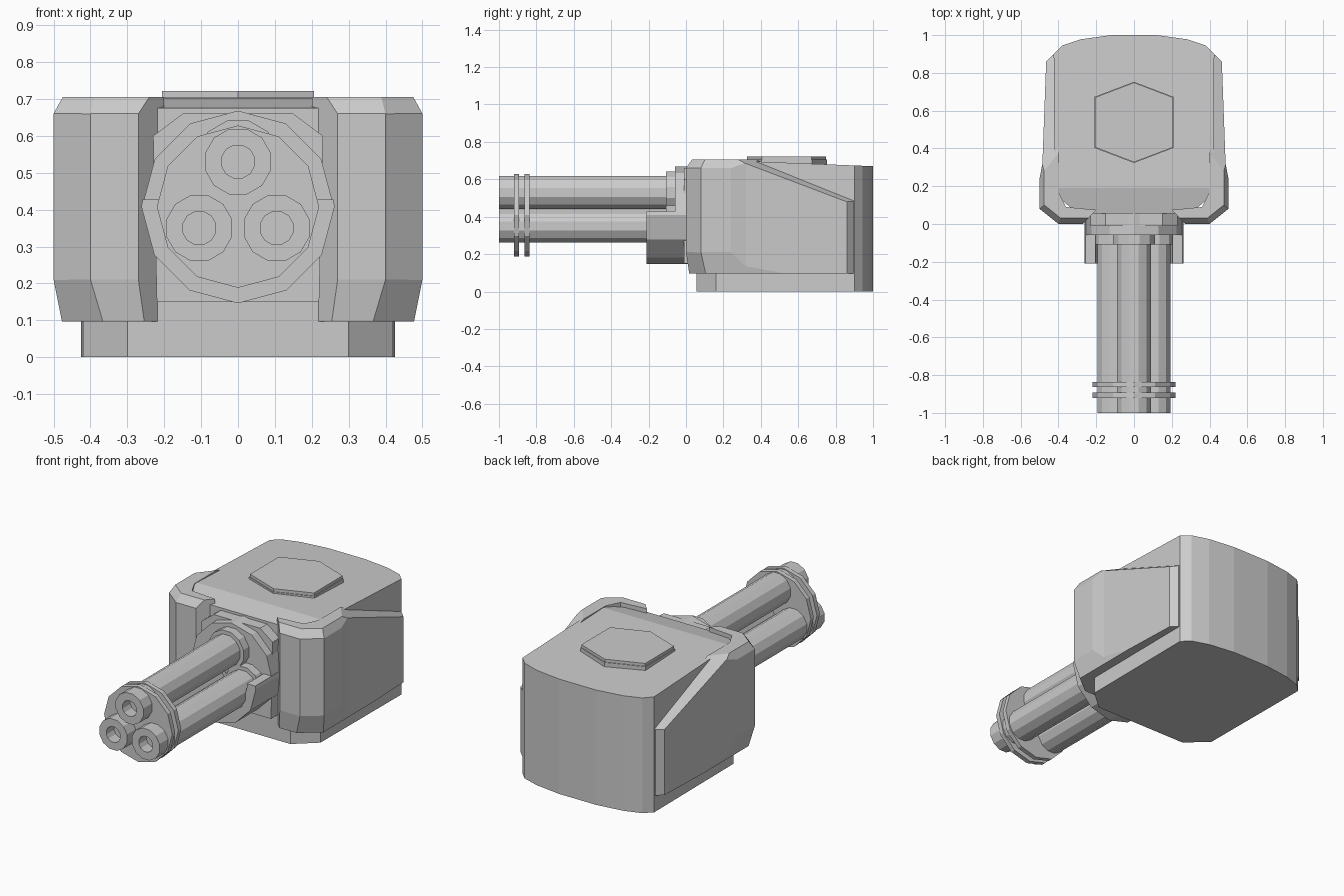
import bpy, bmesh, math
from mathutils import Vector

if "Cube" in bpy.data.objects:
    bpy.data.objects.remove(bpy.data.objects["Cube"])


def finish(name, bm):
    bmesh.ops.recalc_face_normals(bm, faces=bm.faces[:])
    me = bpy.data.meshes.new(name)
    bm.to_mesh(me)
    bm.free()
    ob = bpy.data.objects.new(name, me)
    bpy.context.collection.objects.link(ob)
    return ob


def prism(name, pts, a, b, axis='Z', cuts=()):
    """Extrude a profile from a to b, then slice off the outside of each (point, normal) plane."""
    bm = bmesh.new()
    place = (lambda u, v, w: (u, v, w)) if axis == 'Z' else (lambda u, v, w: (u, w, v))
    lo = [bm.verts.new(place(u, v, a)) for u, v in pts]
    hi = [bm.verts.new(place(u, v, b)) for u, v in pts]
    bm.faces.new(lo)
    bm.faces.new(hi)
    n = len(pts)
    for i in range(n):
        j = (i + 1) % n
        bm.faces.new((lo[i], lo[j], hi[j], hi[i]))
    bmesh.ops.recalc_face_normals(bm, faces=bm.faces[:])
    for co, no in cuts:
        bmesh.ops.bisect_plane(bm, geom=bm.verts[:] + bm.edges[:] + bm.faces[:], dist=1e-5,
                               plane_co=Vector(co), plane_no=Vector(no).normalized(),
                               clear_outer=True)
        rim = [e for e in bm.edges if e.is_boundary]
        if rim:
            bmesh.ops.holes_fill(bm, edges=rim, sides=0)
    return finish(name, bm)


def mirrored(half):
    return half + [(-x, y) for x, y in reversed(half)]


def ngon(r, n, cx=0, cz=0, start=0):
    return [(cx + r * math.cos(start + i * math.tau / n),
             cz + r * math.sin(start + i * math.tau / n)) for i in range(n)]


def lathe_y(name, profile, cx, cz, n=12):
    """Revolve (radius, y) points about an axis parallel to y."""
    bm = bmesh.new()
    rings = [[bm.verts.new((x, y, z)) for x, z in ngon(r, n, cx, cz, math.pi / n)]
             for r, y in profile]
    for p, q in zip(rings, rings[1:]):
        for i in range(n):
            j = (i + 1) % n
            bm.faces.new((p[i], p[j], q[j], q[i]))
    bm.faces.new(rings[0])
    bm.faces.new(rings[-1])
    return finish(name, bm)


# main turret hull: rounded back, chamfered front corners, gently sloped roof
hull = mirrored([(0.30, 0.055), (0.42, 0.16), (0.425, 0.90), (0.38, 0.945), (0.28, 0.978), (0.12, 1.0)])
prism("turret_hull", hull, 0, 0.75,
      cuts=[((0, 0.25, 0.70), (0, 0.04, 1)),
            ((0, 0.18, 0.70), (0, -0.2, 1))])

# wrap-around side armour with sloped rear top and chamfered rims
armour = [(0.20, 0.075), (0.27, 0), (0.40, 0), (0.50, 0.08), (0.50, 0.24), (0.485, 0.32),
          (0.465, 0.86), (0.43, 0.895), (0.40, 0.895), (0.40, 0.17), (0.36, 0.09)]
side = prism("side_armour", armour, 0.097, 0.705,
             cuts=[((0.42, 0.35, 0.705), (0.5, 0.398, 1)),
                   ((0.50, 0.1, 0.66), (1, 0, 0.55)),
                   ((0.45, 0.04, 0.66), (0.62, -0.78, 0.7)),
                   ((0.30, 0, 0.66), (0, -1, 0.7)),
                   ((0.50, 0.1, 0.21), (1, 0, -0.2)),
                   ((0.45, 0.04, 0.21), (0.62, -0.78, -0.3)),
                   ((0.30, 0, 0.21), (0, -1, -0.15))])
mod = side.modifiers.new("Mirror", 'MIRROR')
mod.use_axis = (True, False, False)

# roof hatch, two stacked hexagonal plates
for name, s, top in (("hatch_base", 1.0, 0.705), ("hatch_lid", 0.98, 0.722)):
    hexagon = [(0, 0.215), (0.21, 0.135), (0.21, -0.135), (0, -0.215), (-0.21, -0.135), (-0.21, 0.135)]
    prism(name, [(x * s, 0.538 + y * s) for x, y in hexagon], 0.66, top)

# gun mount block, disc and lower cradle
prism("mount_block", mirrored([(0.22, 0.15), (0.23, 0.60), (0.15, 0.66)]), -0.01, 0.1, 'Y')
CZ = 0.408
prism("mount_disc", ngon(0.26, 12, 0, CZ), -0.058, 0.08, 'Y')
arc = [math.pi + i * math.pi / 6 for i in range(7)]
outer = [(0.262 * math.cos(t), CZ + 0.262 * math.sin(t)) for t in arc]
inner = [(0.205 * math.cos(t), CZ + 0.205 * math.sin(t)) for t in reversed(arc)]
prism("mount_cradle", [(-0.258, 0.428)] + outer + [(0.258, 0.428), (0.205, 0.428)]
      + inner + [(-0.205, 0.428)], -0.21, 0.03, 'Y')

# three hollow barrels with base collars
for i, (x, z) in enumerate(((0, 0.53), (-0.105, 0.35), (0.105, 0.35))):
    lathe_y(f"barrel_{i}", [(0.092, -0.02), (0.092, -1), (0.046, -1), (0.046, -0.93)], x, z)
    lathe_y(f"barrel_collar_{i}", [(0.115, -0.02), (0.115, -0.108)], x, z)

# clamp plates near the muzzles
for i, y in enumerate((-0.92, -0.864)):
    prism(f"barrel_clamp_{i}", ngon(0.22, 12, 0, CZ), y, y + 0.027, 'Y')
